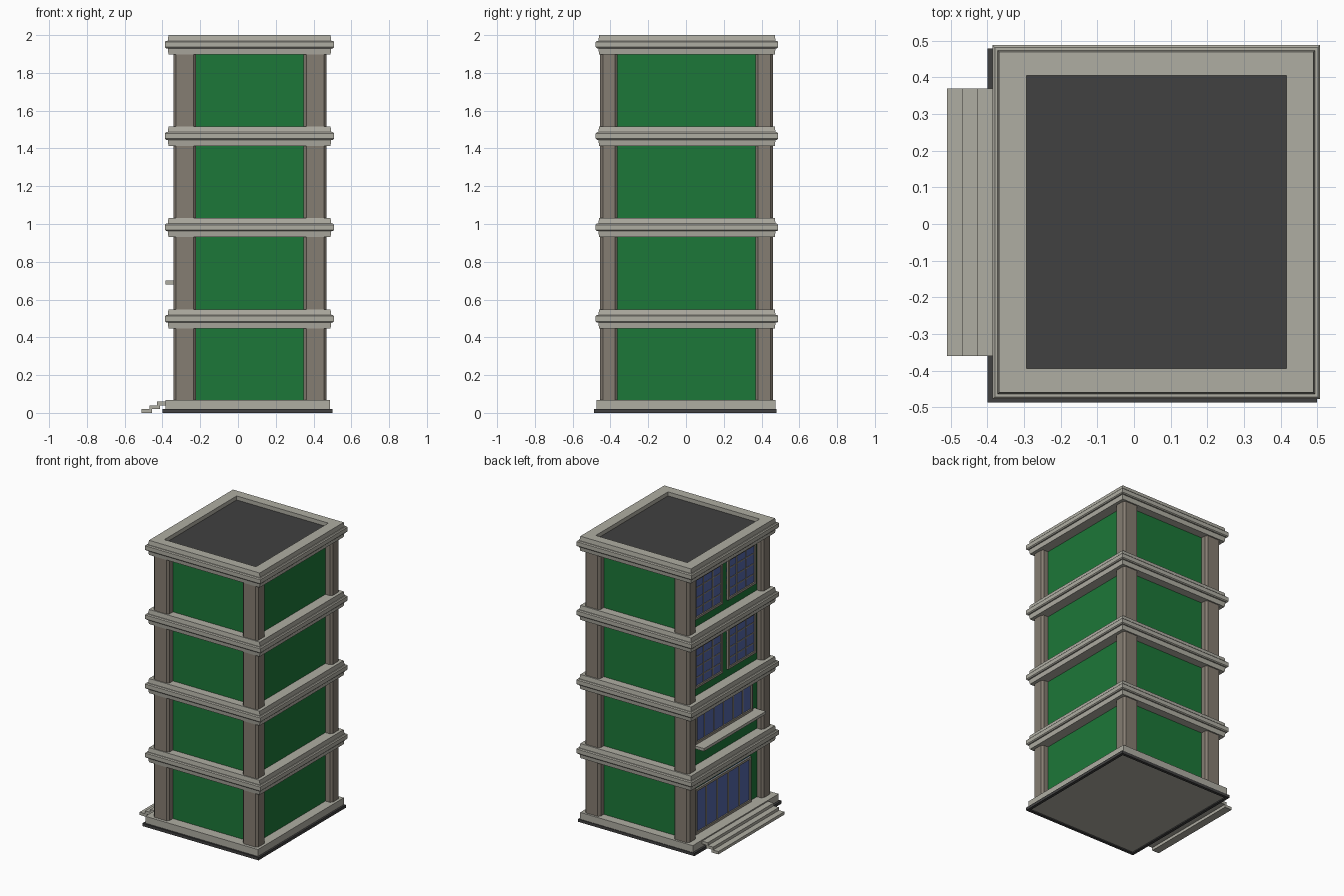
import bpy, bmesh

if "Cube" in bpy.data.objects:
    bpy.data.objects.remove(bpy.data.objects["Cube"])

def mat(name, r, g, b):
    m = bpy.data.materials.new(name)
    m.diffuse_color = (r, g, b, 1)
    m.use_nodes = True
    m.node_tree.nodes["Principled BSDF"].inputs["Base Color"].default_value = m.diffuse_color
    return m

STONE = mat("pale stone", 0.43, 0.42, 0.365)
BROWN = mat("brown grey stone", 0.235, 0.205, 0.168)
FRAME = mat("window frame", 0.30, 0.275, 0.225)
GREEN = mat("green wall", 0.012, 0.185, 0.040)
DARK = mat("dark roofing", 0.052, 0.052, 0.052)
GLASS = mat("blue glass", 0.088, 0.135, 0.40)
CX, CY = 0.061, 0.005  # building centre

def finish(name, bm, material):
    bmesh.ops.recalc_face_normals(bm, faces=bm.faces)
    me = bpy.data.meshes.new(name)
    bm.to_mesh(me)
    bm.free()
    me.materials.append(material)
    ob = bpy.data.objects.new(name, me)
    bpy.context.collection.objects.link(ob)
    return ob

def loft(name, profile, material, cx=CX, cy=CY, closed=False, chamfer=0):
    """Stack rectangles given as (half x, half y, z); optional chamfered corners."""
    bm = bmesh.new()
    loops = []
    for hx, hy, z in profile:
        c = chamfer
        if c:
            pts = [(-hx+c, -hy), (hx-c, -hy), (hx, -hy+c), (hx, hy-c),
                   (hx-c, hy), (-hx+c, hy), (-hx, hy-c), (-hx, -hy+c)]
        else:
            pts = [(-hx, -hy), (hx, -hy), (hx, hy), (-hx, hy)]
        loops.append([bm.verts.new((cx+x, cy+y, z)) for x, y in pts])
    pairs = list(zip(loops, loops[1:]))
    if closed:
        pairs.append((loops[-1], loops[0]))
    for a, b in pairs:
        n = len(a)
        for i in range(n):
            bm.faces.new((a[i], a[(i+1) % n], b[(i+1) % n], b[i]))
    if not closed:
        bm.faces.new(loops[0])
        bm.faces.new(loops[-1])
    return finish(name, bm, material)

def box(name, x0, x1, y0, y1, z0, z1, material):
    hx, hy = (x1-x0)/2, (y1-y0)/2
    return loft(name, [(hx, hy, z0), (hx, hy, z1)], material, (x0+x1)/2, (y0+y1)/2)

# base: dark plinth ring and stone slab
loft("plinth_ring", [(0.45, 0.483, 0), (0.45, 0.483, 0.02), (0.43, 0.463, 0.02),
                     (0.43, 0.463, 0)], DARK, cx=0.05, cy=-0.004, closed=True)
box("base_slab", -0.385, 0.487, -0.475, 0.475, 0.008, 0.068, STONE)

# front steps on the -x side: stacked treads, each starting at its own riser
for i in range(3):
    x = -0.51+0.041*i
    box("step_%d" % (i+1), x, x+0.055 if i < 2 else -0.37, -0.36, 0.37,
        0.02*i, 0.02*(i+1), STONE)

# walls
WX = -0.297
box("green_walls", WX, 0.42, CY-0.408, CY+0.408, 0.06, 1.95, GREEN)

# chamfered corner pillars
for sx in (-1, 1):
    for sy in (-1, 1):
        loft("corner_pillar", [(0.06, 0.0465, 0.06), (0.06, 0.0465, 1.95)], BROWN,
             cx=0.063+sx*0.345, cy=CY-0.002+sy*0.411, chamfer=0.014)

# moulded floor ledges, the top one with a recessed roof
for i in range(4):
    t = 0.548 + 0.484*i
    A, B = 0.447, 0.483
    rings = [(0.018, -0.102), (0.014, -0.070), (0.006, -0.070), (0, -0.064),
             (0, -0.036), (0.006, -0.030), (0.014, -0.030), (0.018, 0)]
    prof = [(A-d, B-d, t+z) for d, z in rings]
    if i == 3:
        prof += [(0.355, 0.4, t), (0.355, 0.4, t-0.035)]
    loft("floor_ledge_%d" % (i+1), prof, STONE)
box("roof_deck", CX-0.355, CX+0.355, CY-0.4, CY+0.4, 1.958, 1.972, DARK)

def window(name, y0, y1, z0, z1, cols, rows, frame=0.016, bar=0.007):
    """Glass plate with frame and glazing bars on the -x wall."""
    box(name+"_glass", WX-0.005, WX+0.002, y0, y1, z0, z1, GLASS)
    f = WX-0.014
    for a, b in ((y0, y0+frame), (y1-frame, y1)):
        box(name+"_jamb", f, WX, a, b, z0, z1, FRAME)
    for a, b in ((z0, z0+frame), (z1-frame, z1)):
        box(name+"_rail", f, WX, y0+frame, y1-frame, a, b, FRAME)
    for k in range(1, cols):
        y = y0+(y1-y0)*k/cols
        box(name+"_upright", WX-0.009, WX, y-bar/2, y+bar/2, z0, z1, FRAME)
    for k in range(1, rows):
        z = z0+(z1-z0)*k/rows
        box(name+"_crossbar", WX-0.008, WX, y0, y1, z-bar/2, z+bar/2, FRAME)

# paired windows on the two upper floors
for z in (1.09, 1.574):
    window("left_window", 0.035, 0.345, z, z+0.29, 3, 4)
    window("right_window", -0.335, -0.025, z, z+0.29, 3, 4)

# wide window with projecting shelf, and glazed entrance
window("wide_window", -0.30, 0.335, 0.70, 0.90, 6, 1)
box("window_shelf", -0.385, WX, -0.335, 0.35, 0.68, 0.70, STONE)
window("entrance", -0.28, 0.335, 0.068, 0.385, 5, 1, bar=0.012)
